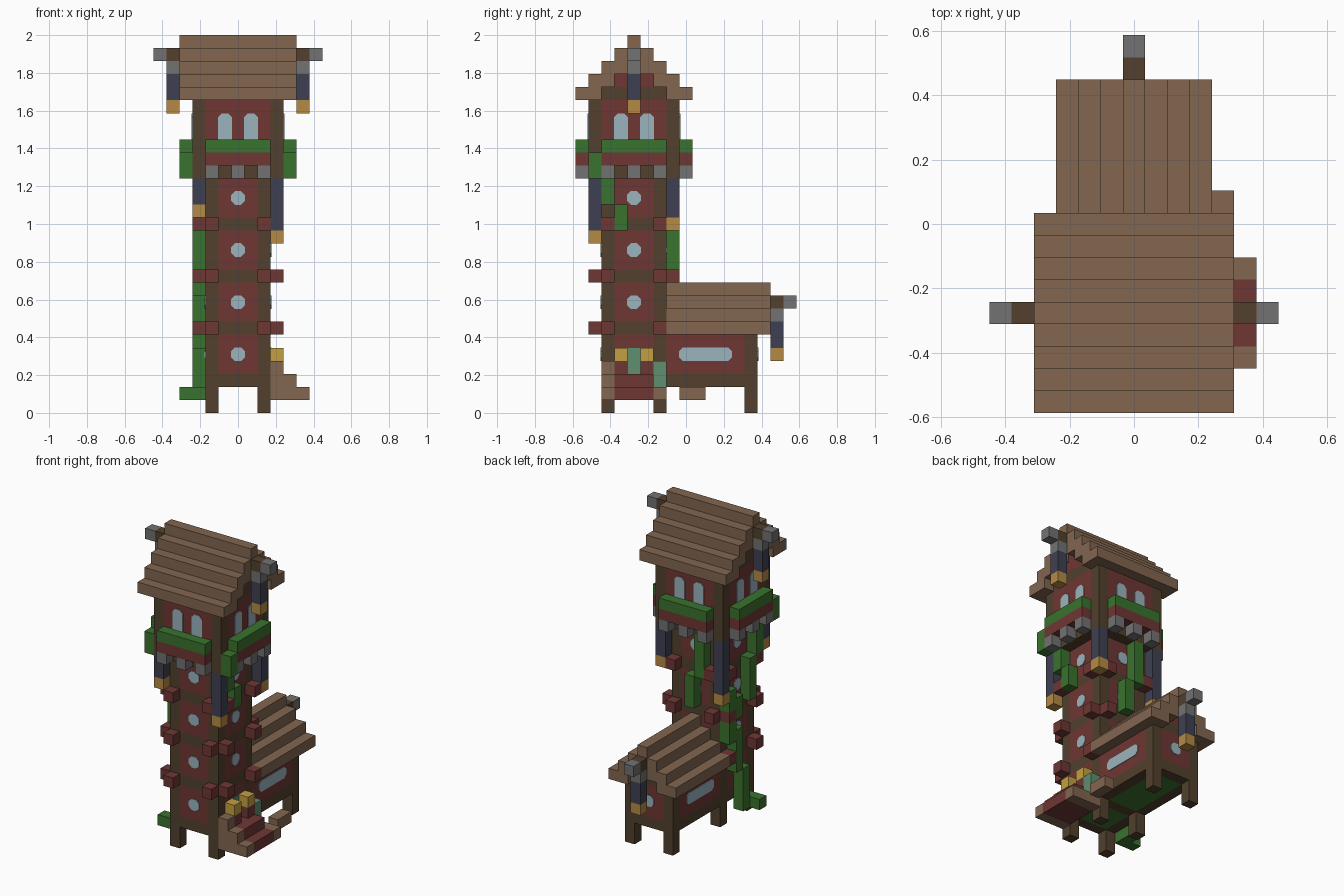
import bpy, bmesh
from mathutils import Matrix, Vector

cube = bpy.data.objects.get("Cube")
if cube:
    bpy.data.objects.remove(cube)

U = 2 / 29          # size of one building block
CY = -4             # tower centre line in blocks


def material(name, rgb):
    lin = [((c / 255 + 0.055) / 1.055) ** 2.4 for c in rgb] + [1]
    m = bpy.data.materials.new(name)
    m.use_nodes = True
    m.diffuse_color = lin
    m.node_tree.nodes["Principled BSDF"].inputs["Base Color"].default_value = lin
    return m


PLANK = material("plank brown", (130, 102, 80))
TIMBER = material("dark timber", (82, 64, 46))
RED = material("brick red", (110, 55, 52))
LEAF = material("leaf green", (58, 114, 46))
STONE = material("stone grey", (114, 114, 114))
NAVY = material("navy cloth", (62, 64, 82))
GOLD = material("lantern gold", (180, 138, 68))
YELLOW = material("lamp yellow", (196, 160, 66))
GLASS = material("window blue", (155, 180, 190))
TEAL = material("teal", (96, 142, 112))


def finish(name, bm, mat):
    mesh = bpy.data.meshes.new(name)
    bm.to_mesh(mesh)
    bm.free()
    mesh.materials.append(mat)
    ob = bpy.data.objects.new(name, mesh)
    bpy.context.scene.collection.objects.link(ob)


def blocks(name, mat, boxes):
    """Each box is inclusive block ranges (x, y, z); a plain number is one block."""
    bm = bmesh.new()
    for box in boxes:
        lo, hi = zip(*[r if isinstance(r, tuple) else (r, r) for r in box])
        size = [(b - a + 1) * U for a, b in zip(lo, hi)]
        mid = Vector([(a + b) / 2 * U for a, b in zip(lo, hi)])
        mid.z += U / 2
        bmesh.ops.create_cube(bm, size=1, matrix=Matrix.Translation(mid) @ Matrix.Diagonal((*size, 1)))
    finish(name, bm, mat)


def panes(name, items, mat=GLASS, cut=0.3):
    """Thin plates with cut corners: (turns, wall distance, sideways, z0, z1, width, centre y)."""
    bm = bmesh.new()
    for turns, dist, side, z0, z1, w, cy in items:
        h = w / 2
        pts = [(h, z0 + cut), (h, z1 - cut), (h - cut, z1), (cut - h, z1),
               (-h, z1 - cut), (-h, z0 + cut), (cut - h, z0), (h - cut, z0)]
        spin = Matrix.Rotation(turns * 1.5707963, 4, 'Z')
        ring = [bm.verts.new((spin @ Vector((side + s, -dist - 0.06, z)) + Vector((0, cy, 0))) * U)
                for s, z in pts]
        face = bm.faces.new(ring)
        out = bmesh.ops.extrude_face_region(bm, geom=[face])
        inward = spin @ Vector((0, 0.1 * U, 0))
        bmesh.ops.translate(bm, verts=[v for v in out["geom"] if isinstance(v, bmesh.types.BMVert)], vec=inward)
    bmesh.ops.recalc_face_normals(bm, faces=bm.faces)
    finish(name, bm, mat)


SIDES = (-1, 1)
FLOORS = (3, 7, 11, 15)

# Tower: legs, posts, beams, wall panels
blocks("legs", TIMBER, [(2 * s, y, (0, 1)) for s in SIDES for y in (-6, -2, 5)])
blocks("tower_posts", TIMBER, [(2 * s, CY + 2 * t, (z, z + 2)) for s in SIDES for t in SIDES for z in FLOORS])
blocks("tower_beams", TIMBER, [((-2, 2), (-6, -2), z) for z in (6, 10, 14)])
blocks("tower_walls", RED, [b for z in FLOORS for b in (((-1, 1), (-6, -2), (z, z + 2)),
                                                       ((-2, 2), (-5, -3), (z, z + 2)))])
blocks("floor_beams", TIMBER, [(2 * s, (-6, 5), 2) for s in SIDES] + [((-1, 1), y, 2) for y in (-6, -2, 5)])
blocks("floor_panels", LEAF, [((-1, 1), (-5, -3), 2), ((-1, 1), (-1, 4), 2)])

# Studs around the tower corners
blocks("corner_studs", RED,
       [(3 * s, CY + 2 * t, z) for s in SIDES for t in SIDES for z in (6, 10, 14)]
       + [(2 * s, -7, z) for s in SIDES for z in (6, 10, 14)]
       + [(2 * s, -1, z) for s in SIDES for z in (10, 14)])

# Top room
blocks("room_posts", TIMBER, [(3 * s, CY + 3 * t, (18, 23)) for s in SIDES for t in SIDES])
blocks("room_floor", TIMBER, [((-2, 2), (-7, -1), 18), ((-3, 3), (-6, -2), 18)])
blocks("room_walls", RED, [((-2, 2), (-7, -1), (19, 23)), ((-3, 3), (-6, -2), (19, 23))])
blocks("room_gable_beams", TIMBER, [(3 * s, (-6, -2), 24) for s in SIDES])
blocks("room_gables", RED, [b for s in SIDES for b in ((3 * s, (-5, -3), 25), (3 * s, CY, 26))])

# Planters on all four sides
ALONG, ACROSS = (-2, 2), (-6, -2)
for name, mat, z in (("planter_boxes", RED, 19), ("planter_leaves", LEAF, 20)):
    blocks(name, mat, [(ALONG, CY + 4 * s, z) for s in SIDES] + [(4 * s, ACROSS, z) for s in SIDES])
blocks("planter_brackets", STONE, [b for s in SIDES for i in (-2, 0, 2)
                                   for b in ((i, CY + 4 * s, 18), (4 * s, CY + i, 18))])

# Stepped roofs
tower_roof = [((-4, 4), CY, 28)]
wing_roof = [(0, (-1, 6), 9)]
for s in SIDES:
    for i in range(4):
        a, b = sorted((CY + s * (4 - i), CY + s * (3 - i)))
        if i < 3:
            tower_roof.append(((-4, 4), (a, b), 24 + i))
        else:
            tower_roof.append(((-4, 4), CY + s, 27))
    for i in range(3):
        a, b = sorted((s * (3 - i), s * max(2 - i, 1)))
        wing_roof.append(((a, b), (-1, 6), 6 + i))
blocks("tower_roof", PLANK, tower_roof)
blocks("wing_roof", PLANK, wing_roof)
blocks("ridge_beams", TIMBER, [((-5, 5), CY, 27), (0, (-1, 7), 8)])
blocks("beam_ends", STONE, [(6 * s, CY, 27) for s in SIDES] + [(0, 8, 8)])

# Wing at the back
blocks("wing_posts", TIMBER, [(2 * s, 5, (3, 5)) for s in SIDES] + [((-1, 1), 5, 6)])
blocks("wing_walls", RED, [((-2, 2), (-1, 4), (3, 5)), ((-1, 1), 5, (3, 5)), (0, 5, 7)])

# Hanging lanterns: x, y, top block, cloth length
corner_lamps = [(3, -7, 17, 4), (-3, -7, 17, 2), (3, -1, 17, 3), (-3, -1, 17, 5)]
gable_lamps = [(5, CY, 25, 2), (-5, CY, 25, 2), (0, 7, 6, 2)]
lamps = corner_lamps + gable_lamps
blocks("lantern_cloths", NAVY, [(x, y, (z - n + 1, z)) for x, y, z, n in lamps])
blocks("lantern_lights", GOLD, [(x, y, z - n) for x, y, z, n in lamps])
blocks("lantern_hooks", STONE, [(x, y, z + 1) for x, y, z, n in gable_lamps])

# Stairs with carpet, lamps and shrub
blocks("stair_sides", PLANK, [(x, -6, (1, 6 - x)) for x in (3, 4, 5)] + [((3, 5), -2, 1), (4, (0, 1), 1)])
blocks("stair_carpet", RED, [(5, (-5, -3), 1), (4, (-5, -3), (1, 2)), (3, (-5, -3), (1, 2)), (3, -5, 3), (3, -3, 3)])
blocks("stair_lamps", YELLOW, [(3, -5, 4), (3, -3, 4)])
blocks("stair_shrub", TEAL, [(3, -2, (2, 3))])

# Climbing vines
blocks("vine_stair_side", LEAF, [(4, -7, (18, 19)), (3, -6, (16, 17)), (3, -5, (14, 15))])
blocks("vine_far_side", LEAF, [(-4, -7, (18, 19)), (-3, -6, (15, 17)), (-3, -5, (11, 14)),
                               (-3, -2, (8, 9)), (-3, -2, (11, 12)), (-3, -3, (5, 8)), (-3, -4, (1, 4)),
                               (-3, -5, 1), (-4, -5, 1), (-3, -3, (10, 11))])
blocks("vine_back", LEAF, [(-1, -1, (14, 17)), (0, -1, (11, 13))])

# Windows and door
small = [(t, 2.5, 0, z + 0.97, z + 2.03, 1.06, CY) for t in range(4) for z in FLOORS
         if not (t == 2 and z < 11) and not (t == 1 and z == 3)]
panes("tower_windows", small)
panes("room_windows", [(t, 3.5, s, 20.6, 23, 1.06, CY) for t in range(4) for s in SIDES])
panes("wing_windows", [(1, 2.5, 1.5, 3.97, 5.03, 4.06, 0), (3, 2.5, -1.5, 3.97, 5.03, 4.06, 0),
                       (2, 5.5, 0, 3.97, 5.03, 1.06, 0)])
panes("tower_door", [(1, 2.5, 0, 3, 5, 1, CY)], TEAL, 0.02)
